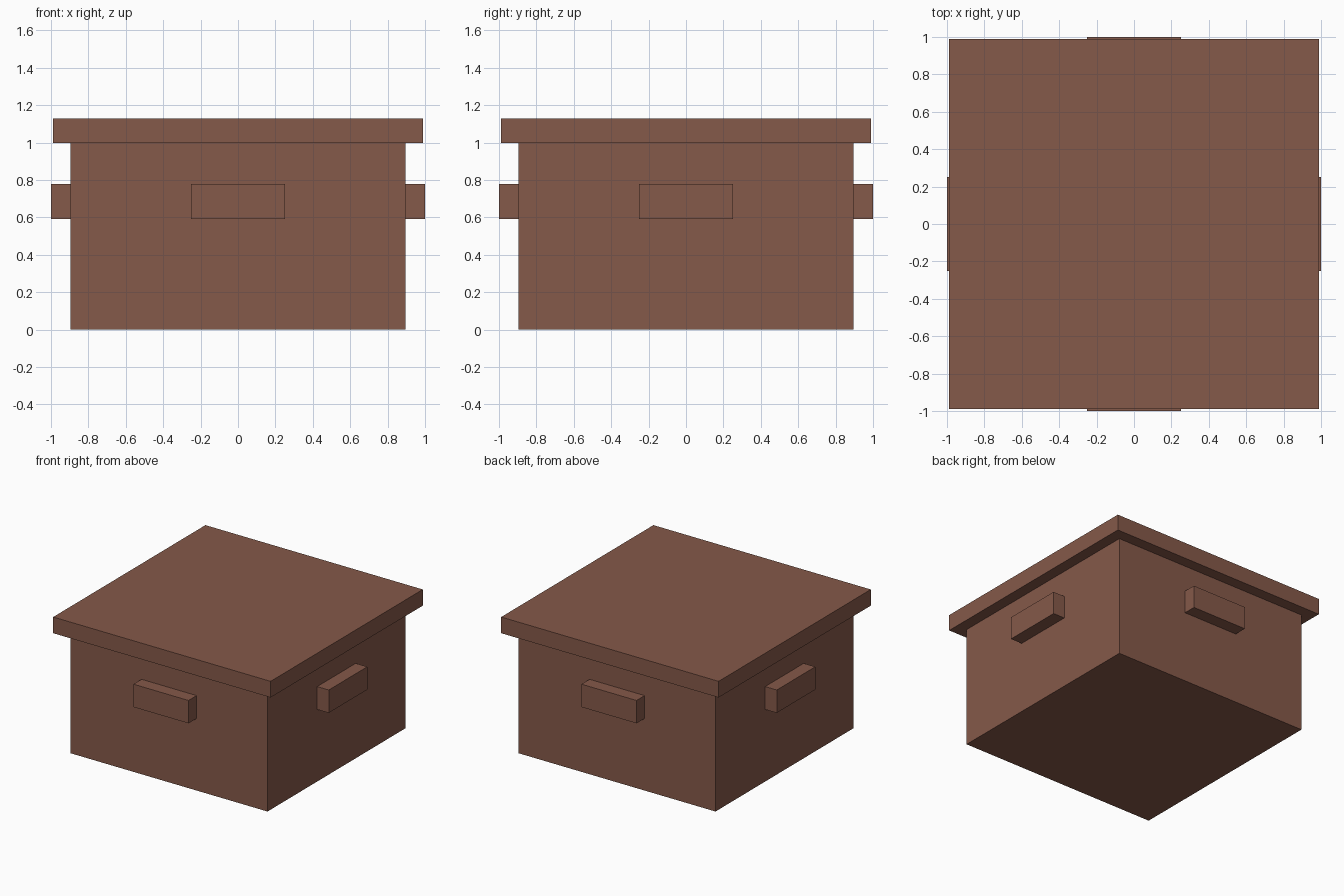
import bpy
from mathutils import Vector

if "Cube" in bpy.data.objects:
    bpy.data.objects.remove(bpy.data.objects["Cube"])

brown = bpy.data.materials.new("brown")
brown.diffuse_color = (0.235, 0.100, 0.067, 1)
brown.use_nodes = True
brown.node_tree.nodes["Principled BSDF"].inputs["Base Color"].default_value = brown.diffuse_color


def box(name, low, high):
    """Box between two opposite corners."""
    low, high = Vector(low), Vector(high)
    bpy.ops.mesh.primitive_cube_add(size=1, location=(low + high) / 2)
    ob = bpy.context.object
    ob.name = name
    ob.scale = high - low
    bpy.ops.object.transform_apply(location=False, rotation=False, scale=True)
    ob.data.materials.append(brown)
    return ob


BODY, LID = 0.895, 0.988

# Box body and overhanging lid
box("body", (-BODY, -BODY, 0), (BODY, BODY, 0.997))
box("lid", (-LID, -LID, 0.997), (LID, LID, 1.13))

# Handle block on each of the four sides
for side, s in (("left", -1), ("right", 1)):
    x0, x1 = sorted((s * BODY, s * 1.0))
    box(side + "_handle", (x0, -0.25, 0.592), (x1, 0.25, 0.78))
for side, s in (("front", -1), ("back", 1)):
    y0, y1 = sorted((s * BODY, s * 1.0))
    box(side + "_handle", (-0.25, y0, 0.592), (0.25, y1, 0.78))
